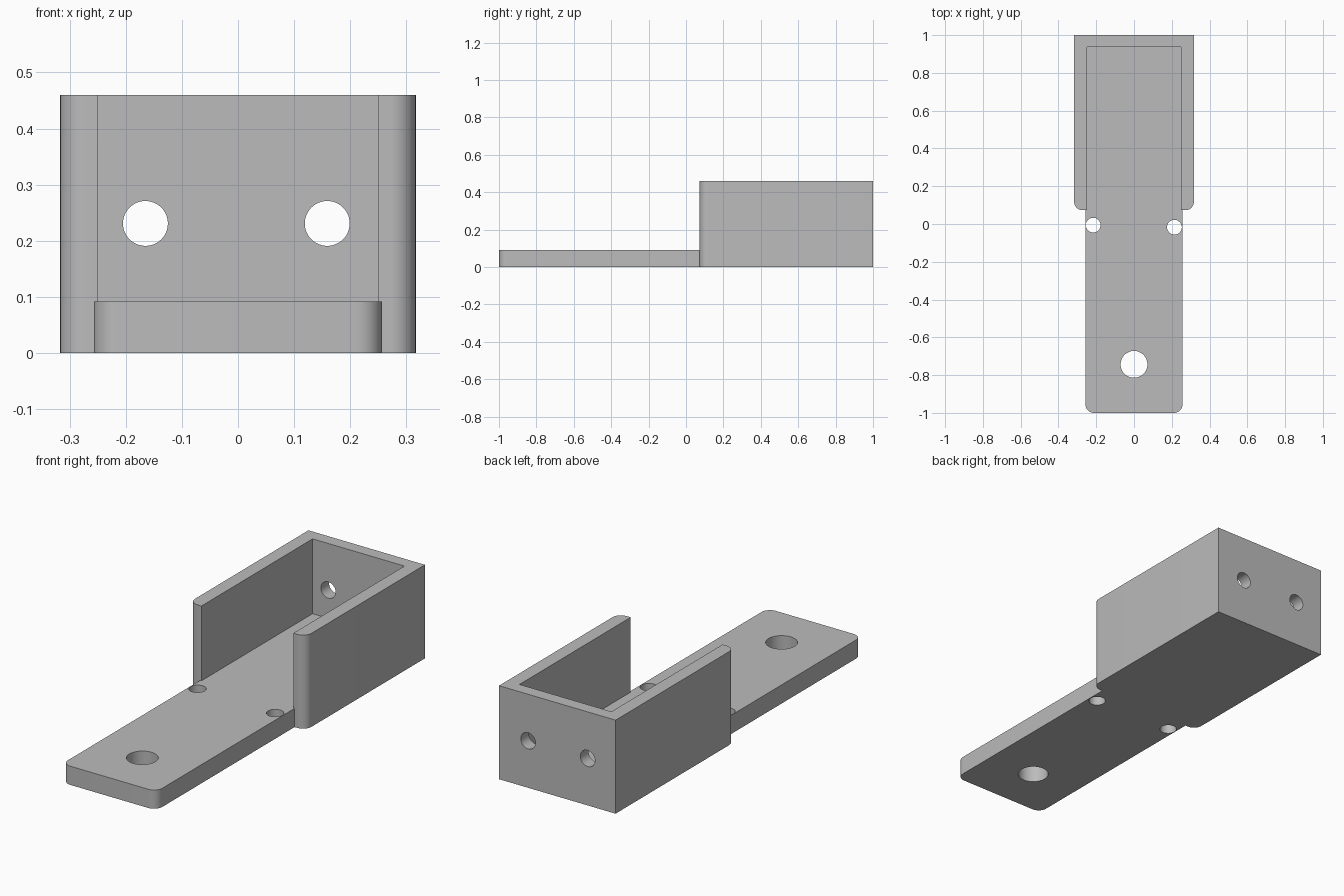
import bpy, bmesh, math
from mathutils import Vector

cube = bpy.data.objects.get("Cube")
if cube:
    bpy.data.objects.remove(cube, do_unlink=True)

grey = bpy.data.materials.new("plain grey")
grey.use_nodes = True
colour = (0.5, 0.5, 0.5, 1)
grey.diffuse_color = colour
grey.node_tree.nodes["Principled BSDF"].inputs["Base Color"].default_value = colour


def outline(corners, steps=10):
    """Turn (x, y, radius) corners into a polygon with rounded corners."""
    points = []
    for i, (x, y, r) in enumerate(corners):
        p = Vector((x, y))
        if not r:
            points.append(p)
            continue
        a = (Vector(corners[i - 1][:2]) - p).normalized() * r
        b = (Vector(corners[(i + 1) % len(corners)][:2]) - p).normalized() * r
        for k in range(steps + 1):
            t = k / steps * math.pi / 2
            points.append(p + a * (1 - math.sin(t)) + b * (1 - math.cos(t)))
    return points


def extrude(name, corners, height):
    bm = bmesh.new()
    face = bm.faces.new([bm.verts.new((p.x, p.y, 0)) for p in outline(corners)])
    top = bmesh.ops.extrude_face_region(bm, geom=[face])["geom"]
    verts = [v for v in top if isinstance(v, bmesh.types.BMVert)]
    bmesh.ops.translate(bm, verts=verts, vec=(0, 0, height))
    bmesh.ops.recalc_face_normals(bm, faces=bm.faces)
    mesh = bpy.data.meshes.new(name)
    bm.to_mesh(mesh)
    bm.free()
    mesh.materials.append(grey)
    obj = bpy.data.objects.new(name, mesh)
    bpy.context.collection.objects.link(obj)
    return obj


def combine(target, tool, operation):
    """Apply a boolean and discard the tool."""
    bpy.context.view_layer.objects.active = target
    mod = target.modifiers.new("combine", "BOOLEAN")
    mod.operation, mod.solver, mod.object = operation, "EXACT", tool
    bpy.ops.object.modifier_apply(modifier=mod.name)
    bpy.data.objects.remove(tool, do_unlink=True)


def drill(target, location, radius, rotation=(0, 0, 0)):
    bpy.ops.mesh.primitive_cylinder_add(vertices=48, radius=radius, depth=0.4,
                                        location=location, rotation=rotation)
    cutter = bpy.context.object
    cutter.hide_render = True
    cutter.data.materials.append(grey)
    combine(target, cutter, "DIFFERENCE")


# U-shaped wall around the rear half, rounded at its front outer corners
W, IN, FRONT, BACK = 0.317, 0.25, 0.073, 0.937
bracket = extrude("mounting_bracket", [
    (-W, FRONT, 0.045), (-IN, FRONT, 0), (-IN, BACK, 0), (IN, BACK, 0),
    (IN, FRONT, 0), (W, FRONT, 0.045), (W, 1, 0), (-W, 1, 0)], 0.46)

# Long floor plate with rounded front corners
P = 0.257
plate = extrude("floor_plate", [
    (-P, -1, 0.045), (P, -1, 0.045), (P, 0.97, 0), (-P, 0.97, 0)], 0.092)
combine(bracket, plate, "UNION")

# Screw holes through the plate
drill(bracket, (0, -0.743, 0), 0.071)
drill(bracket, (-0.216, -0.006, 0), 0.039)
drill(bracket, (0.214, -0.017, 0), 0.039)

# Screw holes through the back wall
for x in (-0.165, 0.159):
    drill(bracket, (x, 1, 0.231), 0.04, (math.pi / 2, 0, 0))

# Smooth the rounded corners and bores, keep other edges crisp
bpy.ops.object.select_all(action="DESELECT")
bracket.select_set(True)
bpy.context.view_layer.objects.active = bracket
bpy.ops.object.shade_smooth_by_angle(angle=math.radians(30))
